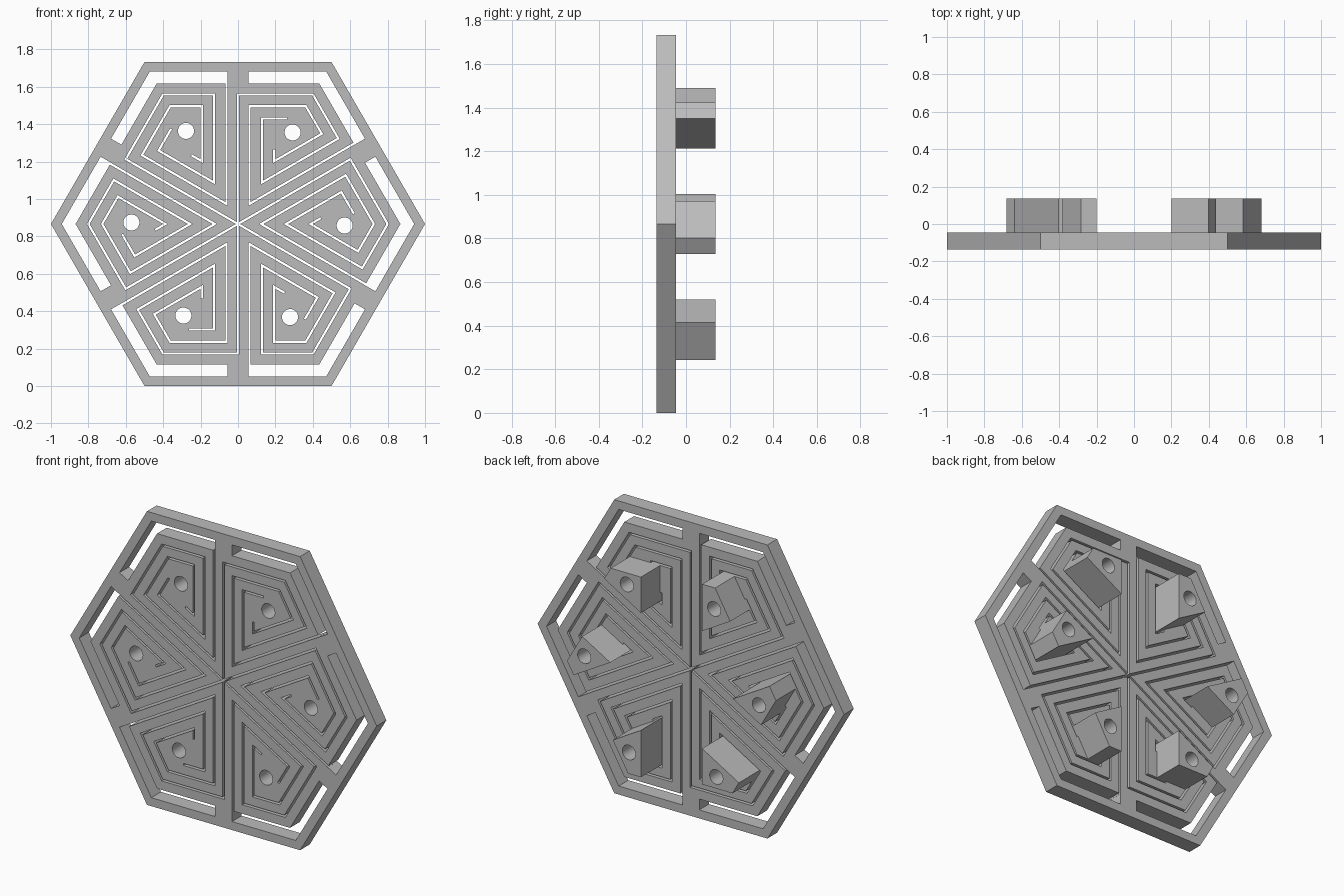
import bpy, bmesh
from math import cos, sin, pi, sqrt
from mathutils import Vector, Matrix

old = bpy.data.objects.get("Cube")
if old:
    bpy.data.objects.remove(old, do_unlink=True)

C30 = sqrt(3) / 2
FRONT, SEAM, BACK = -0.135, -0.045, 0.135
HALF_SLOT = 0.006

grey = bpy.data.materials.new("grey")
grey.use_nodes = True
grey.diffuse_color = (0.5, 0.5, 0.5, 1)
grey.node_tree.nodes["Principled BSDF"].inputs["Base Color"].default_value = grey.diffuse_color


# Points inside a sector: a = distance out from the centre, d = distance in from its border
def upper(a, d):
    return Vector((a * C30 + d / 2, a / 2 - d * C30))


def lower(a, d):
    p = upper(a, d)
    return Vector((p.x, -p.y))


def corner(a):
    return Vector((a / C30, 0))


def apex(d):
    return Vector((2 * d, 0))


def circle(centre, radius, sides=32):
    return [centre + radius * Vector((cos(2 * pi * i / sides), sin(2 * pi * i / sides)))
            for i in range(sides)]


def ribbon(path, half):
    """Outline of a mitred strip that follows an open path."""
    left, right = [], []
    for i, p in enumerate(path):
        dirs = [(path[j + 1] - path[j]).normalized() for j in (i - 1, i)
                if 0 <= j < len(path) - 1]
        normals = [Vector((-d.y, d.x)) for d in dirs]
        n = sum(normals, Vector((0, 0))).normalized()
        n *= half / n.dot(normals[0])
        left.append(p + n)
        right.append(p - n)
    return left + right[::-1]


def prism(name, outline, y0, y1, angle=0):
    """Extrude a flat outline from y0 to y1, turned about the centre of the plate."""
    turn = Matrix.Rotation(angle, 2)
    pts = [turn @ p for p in outline]
    bm = bmesh.new()
    face = bm.faces.new([bm.verts.new((p.x, y0, p.y + C30)) for p in pts])
    grown = bmesh.ops.extrude_face_region(bm, geom=[face])["geom"]
    bmesh.ops.translate(bm, vec=(0, y1 - y0, 0),
                        verts=[v for v in grown if isinstance(v, bmesh.types.BMVert)])
    bmesh.ops.recalc_face_normals(bm, faces=bm.faces[:])
    mesh = bpy.data.meshes.new(name)
    bm.to_mesh(mesh)
    bm.free()
    mesh.materials.append(grey)
    obj = bpy.data.objects.new(name, mesh)
    bpy.context.collection.objects.link(obj)
    return obj


def cut(obj, cutters):
    """Subtract every cutter, keep the result and delete the cutters."""
    for c in cutters:
        c.hide_render = True
        mod = obj.modifiers.new("cut", 'BOOLEAN')
        mod.operation, mod.solver, mod.object = 'DIFFERENCE', 'EXACT', c
    dg = bpy.context.evaluated_depsgraph_get()
    mesh = bpy.data.meshes.new_from_object(obj.evaluated_get(dg))
    obj.modifiers.clear()
    obj.data = mesh
    for c in cutters:
        bpy.data.objects.remove(c, do_unlink=True)


def smooth(obj):
    bpy.ops.object.select_all(action='DESELECT')
    obj.select_set(True)
    bpy.context.view_layer.objects.active = obj
    bpy.ops.object.shade_smooth_by_angle(angle=pi / 7)


# Spring slots: two interleaved spirals in each sector
D1, D2, D3 = 0.062, 0.128, 0.194
A1, A2, A3 = 0.693, 0.629, 0.564
slot_from_centre = [Vector((0, 0)), upper(A1, 0), corner(A1), lower(A1, D2), apex(D2),
                    upper(A3, D2), upper(A3, 0.262)]
slot_from_window = [lower(0.78, D1), apex(D1), upper(A2, D1), corner(A2), lower(A2, D3),
                    apex(D3), upper(0.399, D3)]

# Bent window along the rim
IN, OUT, END = 0.752, 0.816, 0.0555
window = [upper(IN, END), upper(OUT, END), corner(OUT), lower(OUT, END), lower(IN, END), corner(IN)]

# Post fills the pad left between the innermost slots
pad_d = D3 + HALF_SLOT
pad_up, pad_low = A3 - HALF_SLOT, A2 - HALF_SLOT
post_shape = [apex(pad_d), lower(pad_low, pad_d),
              Vector(((pad_up + pad_low) / (2 * C30), pad_up - pad_low)), upper(pad_up, pad_d)]
hole = circle(Vector((0.57, -0.008)), 0.043)

plate = prism("hexagon_plate", circle(Vector((0, 0)), 1, 6), FRONT, SEAM)
plate_cutters = []
for i in range(6):
    angle = i * pi / 3
    for shape in (window, ribbon(slot_from_centre, HALF_SLOT),
                  ribbon(slot_from_window, HALF_SLOT), hole):
        plate_cutters.append(prism("cutter", shape, FRONT - 0.1, SEAM + 0.1, angle))
    post = prism(f"post_{i + 1}", post_shape, SEAM, BACK, angle)
    cut(post, [prism("cutter", hole, SEAM - 0.1, BACK + 0.1, angle)])
    smooth(post)
cut(plate, plate_cutters)
smooth(plate)
